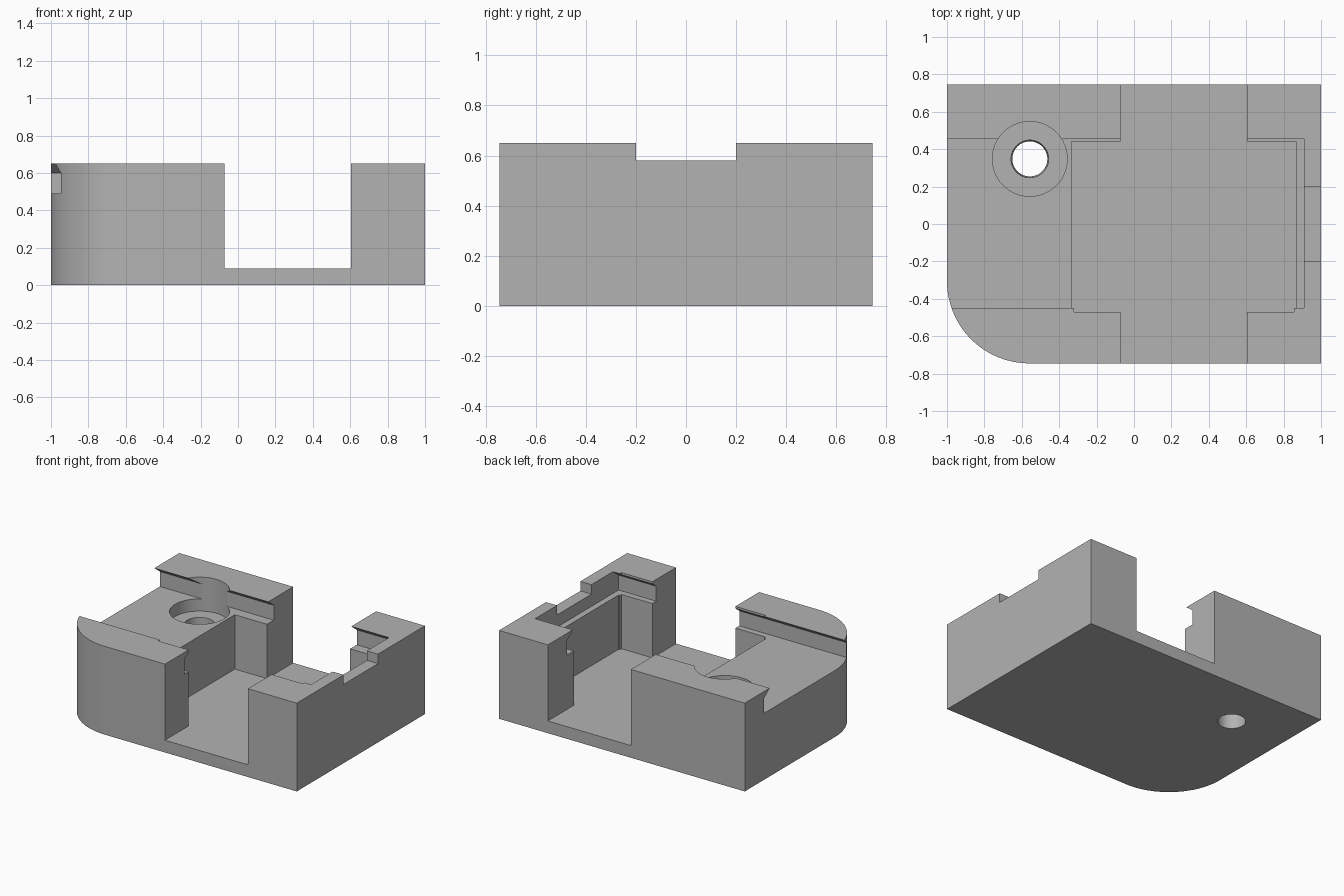
import bpy, bmesh, math

cube = bpy.data.objects.get("Cube")
if cube:
    bpy.data.objects.remove(cube, do_unlink=True)

grey = bpy.data.materials.new("plain_grey")
grey.use_nodes = True
GREY = (0.45, 0.45, 0.45, 1)
grey.diffuse_color = GREY
grey.node_tree.nodes["Principled BSDF"].inputs["Base Color"].default_value = GREY


def prism(name, base, shift):
    """Extrude a closed 3D outline along a vector."""
    bm = bmesh.new()
    face = bm.faces.new([bm.verts.new(p) for p in base])
    ext = bmesh.ops.extrude_face_region(bm, geom=[face])
    verts = [v for v in ext["geom"] if isinstance(v, bmesh.types.BMVert)]
    bmesh.ops.translate(bm, verts=verts, vec=shift)
    bmesh.ops.recalc_face_normals(bm, faces=bm.faces)
    mesh = bpy.data.meshes.new(name)
    bm.to_mesh(mesh)
    bm.free()
    mesh.materials.append(grey)
    ob = bpy.data.objects.new(name, mesh)
    bpy.context.collection.objects.link(ob)
    return ob


def box(name, x0, x1, y0, y1, z0, z1=0.9):
    return prism(name, [(x0, y0, z0), (x1, y0, z0), (x1, y1, z0), (x0, y1, z0)],
                 (0, 0, z1 - z0))


def cylinder(name, x, y, r_low, r_high, z0, z1):
    bpy.ops.mesh.primitive_cone_add(vertices=64, radius1=r_low, radius2=r_high,
                                    depth=z1 - z0, location=(x, y, (z0 + z1) / 2))
    ob = bpy.context.object
    ob.name = name
    ob.data.materials.append(grey)
    return ob


# Main block with one rounded corner
W, D, H, R = 1.0, 0.745, 0.65, 0.44
outline = [(W, -D, 0), (W, D, 0), (-W, D, 0)]
for i in range(33):
    a = math.pi + i / 32 * math.pi / 2
    outline.append((-W + R + R * math.cos(a), -D + R + R * math.sin(a), 0))
body = prism("housing_body", outline, (0, 0, H))

# Dovetail slot for a sliding lid, open at the right end
slot = [(-0.515, 0.49), (0.52, 0.49), (0.52, 0.6), (0.455, H),
        (0.455, 0.9), (-0.45, 0.9), (-0.45, H), (-0.515, 0.6)]
SX, FLOOR, HOLE = -1.2, 0.09, (-0.557, 0.348)
cutters = [
    prism("lid_slot_cutter", [(SX, y, z) for y, z in slot], (0.91 - SX, 0, 0)),
    # Deep pocket, its front relief and the channel running front to back
    box("pocket_cutter", -0.335, 0.865, -0.45, 0.442, FLOOR),
    box("pocket_relief_cutter", -0.32, 0.855, -0.47, 0.3, FLOOR),
    box("channel_cutter", -0.073, 0.603, -1, 1, FLOOR),
    # Notch in the left rim
    box("rim_notch_cutter", 0.8, 1.2, -0.2, 0.2, 0.58),
    # Counterbored screw hole
    cylinder("counterbore_cutter", *HOLE, 0.2, 0.2, 0.4, 0.9),
    cylinder("screw_hole_cutter", *HOLE, 0.092, 0.102, -0.1, 0.5),
]

for cutter in cutters:
    cutter.hide_render = True
    mod = body.modifiers.new(cutter.name, "BOOLEAN")
    mod.operation = "DIFFERENCE"
    mod.solver = "EXACT"
    mod.object = cutter

# Apply the cuts, then remove the helpers
bpy.ops.object.select_all(action="DESELECT")
body.select_set(True)
bpy.context.view_layer.objects.active = body
for mod in list(body.modifiers):
    bpy.ops.object.modifier_apply(modifier=mod.name)
for cutter in cutters:
    bpy.data.objects.remove(cutter, do_unlink=True)

bpy.ops.object.shade_smooth_by_angle(angle=math.radians(25))
